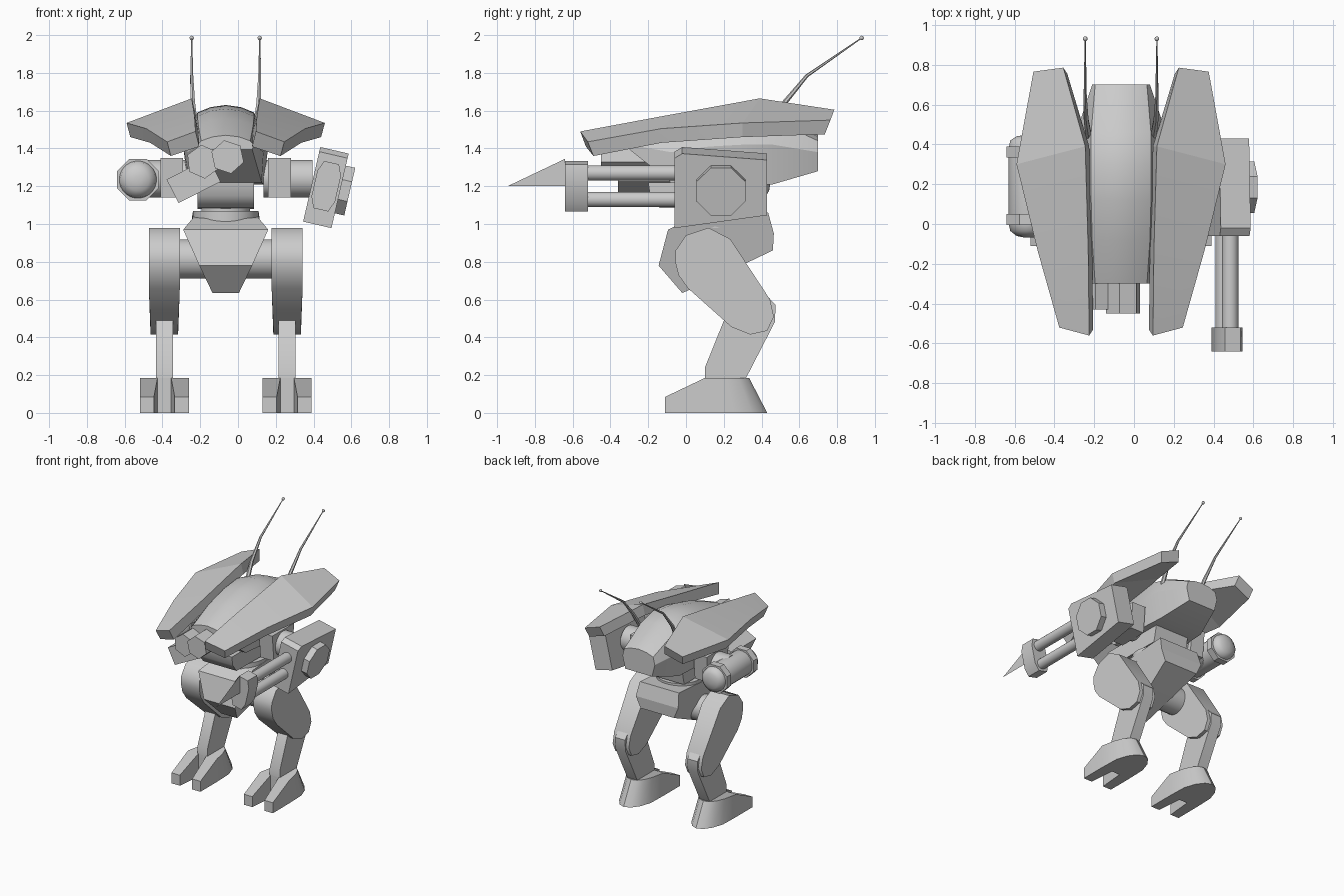
import bpy, bmesh, math
from mathutils import Vector, Matrix

if "Cube" in bpy.data.objects:
    bpy.data.objects.remove(bpy.data.objects["Cube"])

CX = -0.065  # symmetry plane of hull and legs


def finish(name, bm, angle=32):
    bmesh.ops.recalc_face_normals(bm, faces=bm.faces)
    me = bpy.data.meshes.new(name)
    for f in bm.faces:
        f.smooth = True
    bm.to_mesh(me)
    bm.free()
    me.set_sharp_from_angle(angle=math.radians(angle))
    ob = bpy.data.objects.new(name, me)
    bpy.context.collection.objects.link(ob)
    return ob


def loft(name, rings, angle=32):
    bm = bmesh.new()
    vs = [[bm.verts.new(p) for p in r] for r in rings]
    n = len(rings[0])
    for a, b in zip(vs, vs[1:]):
        for i in range(n):
            j = (i + 1) % n
            bm.faces.new((a[i], a[j], b[j], b[i]))
    bm.faces.new(vs[0])
    bm.faces.new(vs[-1])
    return finish(name, bm, angle)


def prism(name, yz, hw, x, angle=32):
    """Side profile widened to +-hw (one value, or one per point) around x."""
    if not isinstance(hw, (list, tuple)):
        hw = [hw] * len(yz)
    return loft(name, [[(x + s * w, y, z) for (y, z), w in zip(yz, hw)] for s in (-1, 1)], angle)


def lathe(name, stations, sides=24, angle=32, phase=0.5):
    """Rings of (centre, radius) along a path."""
    cs = [Vector(c) for c, r in stations]
    q = (cs[-1] - cs[0]).to_track_quat('Z', 'Y')
    rings = []
    for c, (_, r) in zip(cs, stations):
        ring = []
        for i in range(sides):
            a = 2 * math.pi * (i + phase) / sides
            ring.append(c + q @ Vector((r * math.cos(a), r * math.sin(a), 0)))
        rings.append(ring)
    return loft(name, rings, angle)


def tube(name, p0, p1, r, sides=24, phase=0.5):
    return lathe(name, [(p0, r), (p1, r)], sides, 32 if sides > 10 else 20, phase)


def tilt(ob, pivot, deg):
    p = Vector(pivot)
    ob.data.transform(Matrix.Translation(p) @ Matrix.Rotation(math.radians(deg), 4, 'Y') @ Matrix.Translation(-p))


for side, s in (("left", -1), ("right", 1)):
    x = CX + s * 0.325

    # foot with rounded heel and toe notch
    plan = [(-.13, -.11), (-.055, -.11), (-.036, .1), (.036, .1), (.055, -.11), (.13, -.11),
            (.13, .1), (.125, .26), (.095, .35), (.05, .41), (0, .43), (-.05, .41), (-.095, .35), (-.125, .26), (-.13, .1)]
    top = []
    for px, py in plan:
        if py < 0:
            top.append((x + px, py, .085))
        else:
            ty = py if py <= .1 else .1 + (py - .1) * .71
            tx = px if py <= .1 else px * .85
            top.append((x + tx, ty, .185))
    loft(side + "_foot", [[(x + px, py, 0) for px, py in plan], top])

    # shin and thigh
    prism(side + "_shin", [(.205, .5), (.1, .24), (.1, .15), (.3, .15), (.47, .48), (.475, .57), (.42, .63), (.3, .62)], .045, x)
    thigh = [(-.055, .86), (0, .94), (.12, .98), (.235, .92), (.445, .6), (.465, .51), (.43, .435),
             (.34, .415), (.24, .455), (.01, .66), (-.04, .73), (-.057, .8)]
    prism(side + "_thigh", thigh, [.082 if z > .65 else .073 for y, z in thigh], x, 45)

    # armour wing over the shoulder
    st = [(.16, -.56, 1.49, .31, -.52, 1.435, .03), (.165, -.13, 1.57, .42, -.13, 1.505, 0),
          (.18, .39, 1.665, .525, .3, 1.535, 0), (.29, .785, 1.605, .44, .765, 1.55, -.03)]
    loft(side + "_wing", [[(CX + s * xi, yi, zi), (CX + s * xo, yo, zo),
                           (CX + s * (xo - .02), yo + d, zo - .075),
                           (CX + s * (xi - .02), yi + d, zi - .08)] for xi, yi, zi, xo, yo, zo, d in st], 12)

    # whip antenna with ball tip
    lathe(side + "_antenna", [((CX + s * .15, .36, 1.38), .022), ((CX + s * .175, .52, 1.64), .014),
                              ((CX + s * .18, .64, 1.785), .009), ((CX + s * .18, .93, 1.985), .003)], 6)
    bm = bmesh.new()
    bmesh.ops.create_uvsphere(bm, u_segments=10, v_segments=6, radius=.012,
                              matrix=Matrix.Translation((CX + s * .18, .93, 1.985)))
    finish(side + "_antenna_tip", bm, 60)

    # shoulder housing and axle
    prism(side + "_shoulder", [(.06, 1.14), (.3, 1.14), (.32, 1.35), (.04, 1.35)], .06, CX + s * .285)
    tube(side + "_shoulder_axle", (CX + s * .2, .18, 1.24), (CX + s * .46, .18, 1.24), .1)

# hip axle and pelvis
tube("hip_axle", (CX - .26, .11, .815), (CX + .26, .11, .815), .105)
prism("pelvis", [(-.095, .97), (-.145, .78), (-.02, .635), (.04, .66), (.46, .86), (.465, .95), (.435, 1.06), (.03, 1.03)],
      [.225, .14, .07, .08, .15, .19, .175, .175], CX, 15)

# waist
tube("waist_ring", (CX, .17, .98), (CX, .17, 1.07), .175, 32)
tube("waist_post", (CX, .17, 1.05), (CX, .17, 1.12), .13)
prism("waist_block", [(-.2, 1.22), (-.19, 1.15), (-.14, 1.085), (.33, 1.08), (.36, 1.22)], .15, CX, 60)

# hull with domed roof
hull = [(-.3, .13, .15, .14, 1.47, 1.44, 1.42, 1.395), (-.08, .145, .2, .19, 1.56, 1.52, 1.38, 1.22),
        (.12, .15, .225, .2, 1.61, 1.57, 1.41, 1.21), (.3, .15, .225, .2, 1.63, 1.59, 1.42, 1.21),
        (.46, .15, .225, .19, 1.59, 1.55, 1.42, 1.21), (.7, .13, .145, .12, 1.47, 1.44, 1.38, 1.28)]
rings = []
for y, ht, hw, hb, zt, zs, zm, zb in hull:
    half = [(ht * .55, zt - (zt - zs) * .3), (ht, zs), (hw, zm), (hb, zb)]
    ring = [(0, zt)] + half + [(-a, b) for a, b in reversed(half)]
    rings.append([(CX + a, y, b) for a, b in ring])
loft("hull", rings, 28)

# chin guns
tube("chin_gun_centre", (-.055, -.45, 1.355), (-.055, -.05, 1.355), .09, 6, .3)
tube("chin_gun_side", (-.185, -.43, 1.33), (-.185, -.05, 1.33), .09, 6, .4)
box = prism("chin_sensor", [(-.36, 1.16), (-.05, 1.16), (-.05, 1.3), (-.36, 1.3)], .125, -.235)
tilt(box, (-.235, -.2, 1.23), -27)

# right arm: tilted housing, side cap, twin barrels, muzzle block, blade
P = (.467, 0, 1.2)
parts = [
    prism("right_arm_housing", [(-.06, 1.37), (-.02, 1.395), (.43, 1.36), (.43, 1.06), (-.06, .99), (-.04, .98)][:5], .077, P[0]),
    tube("right_arm_cap", (.53, .185, 1.2), (.595, .185, 1.2), .14, 8),
    tube("upper_barrel", (P[0], -.54, 1.272), (P[0], 0, 1.272), .041),
    tube("lower_barrel", (P[0], -.54, 1.128), (P[0], 0, 1.128), .041),
    loft("muzzle_block", [[(P[0] + a, y, 1.2 + b) for a, b in
                           ((-.04, .128), (.04, .128), (.064, .07), (.064, -.07), (.04, -.128), (-.04, -.128),
                            (-.064, -.07), (-.064, .07))] for y in (-.64, -.52)]),
]
for ob in parts:
    tilt(ob, P, 13)
bm = bmesh.new()
bm.faces.new([bm.verts.new(p) for p in ((.467, -.945, 1.2), (.467, -.64, 1.345), (.467, -.64, 1.2))])
finish("muzzle_blade", bm)

# left arm: round pod with octagonal collars and domed ends
px, pz = -.53, 1.235
lathe("left_arm_pod", [((px, y, pz), r) for y, r in
                       ((-.068, .02), (-.06, .06), (-.035, .092), (.0, .1), (.38, .1), (.42, .092), (.44, .06), (.447, .02))], 24, 50)
for name, y0, y1 in (("front", -.005, .05), ("rear", .335, .39)):
    tube("left_arm_%s_collar" % name, (px, y0, pz), (px, y1, pz), .119, 8)
